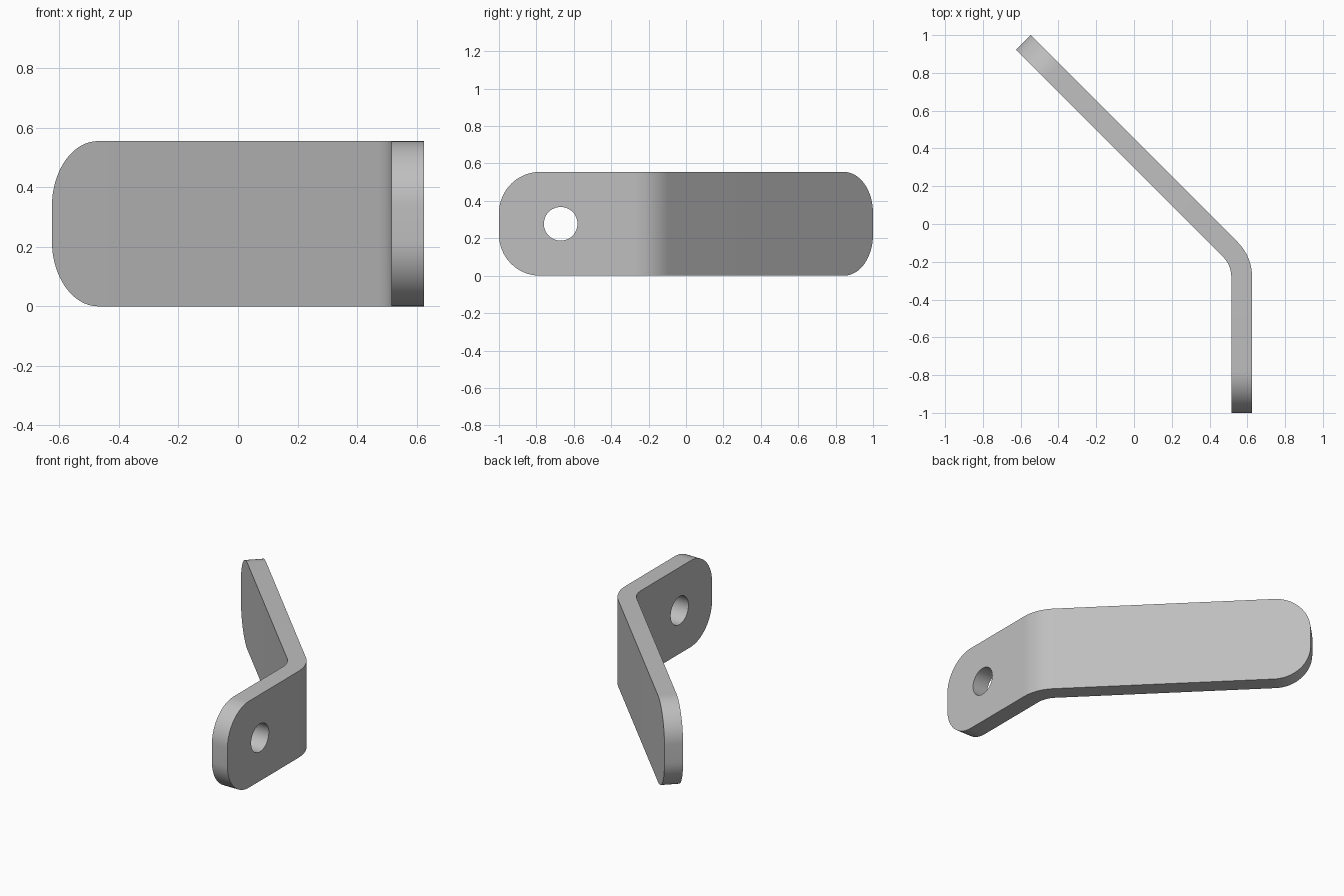
import bpy, bmesh, math
from mathutils import Vector

default = bpy.data.objects.get("Cube")
if default:
    bpy.data.objects.remove(default, do_unlink=True)

HEIGHT, THICK = 0.555, 0.11
CORNER_R = 0.22                 # rounding of the plate ends
BEND_R = 0.205                  # mid-plane bend radius
BEND = math.radians(45)
STEPS = 16

steel = bpy.data.materials.new("plain_grey")
steel.use_nodes = True
GREY = (0.52, 0.52, 0.52, 1)
steel.diffuse_color = GREY
steel.node_tree.nodes["Principled BSDF"].inputs["Base Color"].default_value = GREY


def rounded_end():
    """Distance from the end and half height, stepping inwards."""
    for i in range(STEPS + 1):
        a = math.pi / 2 * i / STEPS
        yield CORNER_R * (1 - math.cos(a)), HEIGHT / 2 - CORNER_R + CORNER_R * math.sin(a)


# Mid-plane path: short leg, bend, long leg
start = Vector((0.57, -1))
bend_centre = Vector((0.57 - BEND_R, -0.195 - BEND_R * math.tan(BEND / 2)))
end = Vector((-0.586, 0.961))
along = Vector((-1, 1)).normalized()
columns = []                    # position, outward normal, half height
for d, h in rounded_end():
    columns.append((start + Vector((0, d)), Vector((1, 0)), h))
for i in range(STEPS + 1):
    a = BEND * i / STEPS
    n = Vector((math.cos(a), math.sin(a)))
    columns.append((bend_centre + n * BEND_R, n, HEIGHT / 2))
for d, h in reversed(list(rounded_end())):
    columns.append((end - along * d, Vector((1, 1)).normalized(), h))

# Plate skinned through rectangular sections
bm = bmesh.new()
sections = []
for p, n, h in columns:
    ring = []
    for side, up in ((1, -1), (1, 1), (-1, 1), (-1, -1)):
        q = p + n * side * THICK / 2
        ring.append(bm.verts.new((q.x, q.y, HEIGHT / 2 + up * h)))
    sections.append(ring)
for a, b in zip(sections, sections[1:]):
    for i in range(4):
        j = (i + 1) % 4
        bm.faces.new((a[i], b[i], b[j], a[j]))
bm.faces.new(sections[0])
bm.faces.new(sections[-1][::-1])
bmesh.ops.recalc_face_normals(bm, faces=bm.faces)
mesh = bpy.data.meshes.new("bent_plate")
bm.to_mesh(mesh)
bm.free()
mesh.materials.append(steel)
plate = bpy.data.objects.new("bent_plate", mesh)
bpy.context.collection.objects.link(plate)

# Bolt hole through the short leg
bpy.ops.mesh.primitive_cylinder_add(vertices=48, radius=0.09, depth=0.4,
                                    location=(0.57, -0.67, HEIGHT / 2),
                                    rotation=(0, math.pi / 2, 0))
cutter = bpy.context.object
cutter.name = "hole_cutter"
cutter.hide_render = True
cutter.data.materials.append(steel)
cut = plate.modifiers.new("bolt_hole", 'BOOLEAN')
cut.operation = 'DIFFERENCE'
cut.solver = 'EXACT'
cut.object = cutter
bpy.ops.object.select_all(action='DESELECT')
plate.select_set(True)
bpy.context.view_layer.objects.active = plate
bpy.ops.object.modifier_apply(modifier=cut.name)
bpy.data.objects.remove(cutter, do_unlink=True)
bpy.ops.object.shade_smooth_by_angle(angle=math.radians(30))
